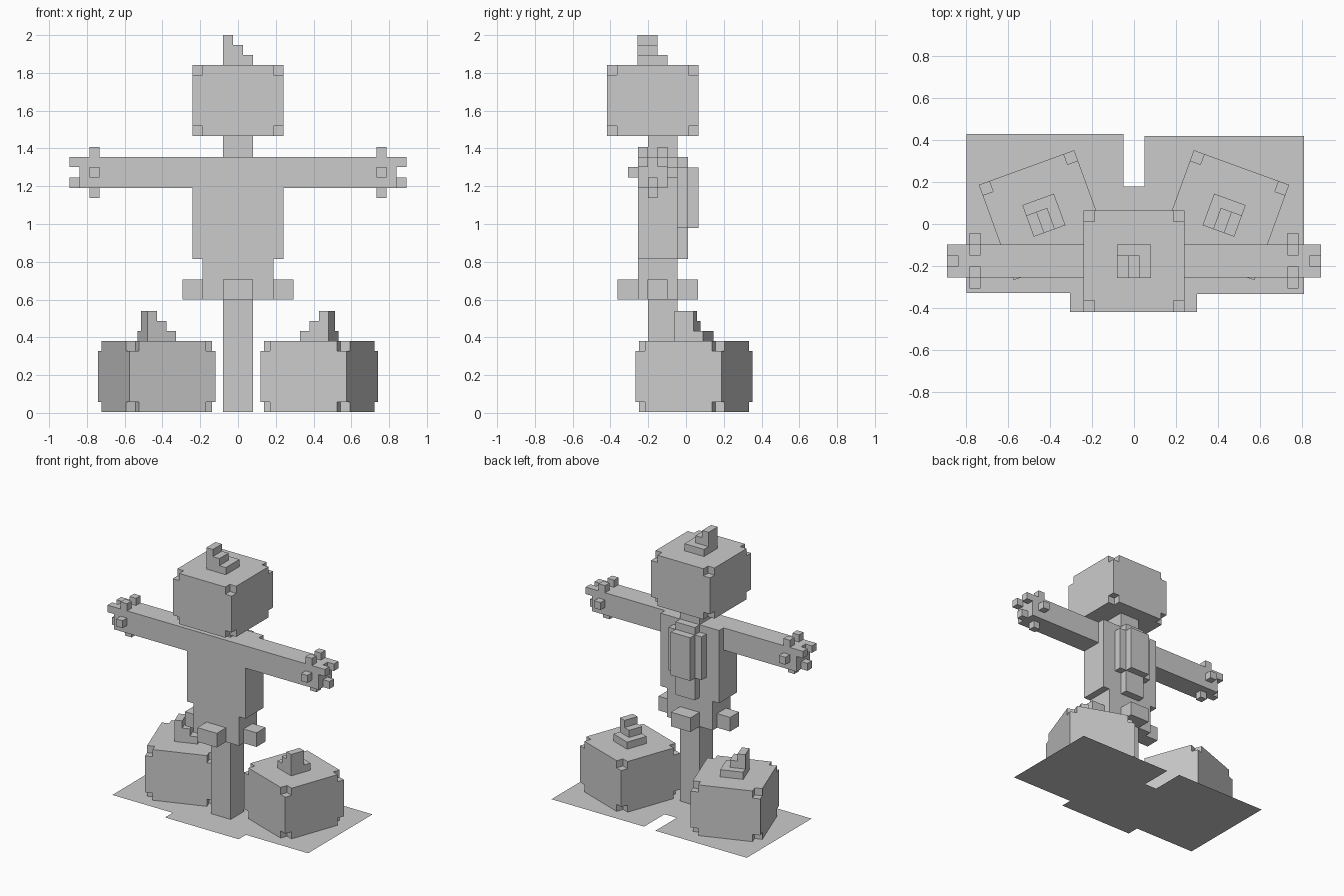
import bpy, bmesh
from math import radians
from itertools import product
from mathutils import Matrix, Vector

cube = bpy.data.objects.get("Cube")
if cube:
    bpy.data.objects.remove(cube, do_unlink=True)

grey = bpy.data.materials.new("plain_grey")
grey.use_nodes = True
COLOUR = (0.6, 0.6, 0.6, 1)
grey.diffuse_color = COLOUR
grey.node_tree.nodes["Principled BSDF"].inputs["Base Color"].default_value = COLOUR


def finish(name, bm, matrix=Matrix()):
    bm.transform(matrix)
    bmesh.ops.recalc_face_normals(bm, faces=bm.faces)
    mesh = bpy.data.meshes.new(name)
    bm.to_mesh(mesh)
    bm.free()
    mesh.materials.append(grey)
    obj = bpy.data.objects.new(name, mesh)
    bpy.context.scene.collection.objects.link(obj)
    return obj


def add_box(bm, x, y, z):
    """Add a box given its (low, high) range on each axis."""
    lo, hi = Vector((x[0], y[0], z[0])), Vector((x[1], y[1], z[1]))
    m = Matrix.Translation((lo + hi) / 2) @ Matrix.Diagonal((*(hi - lo), 1))
    bmesh.ops.create_cube(bm, size=1, matrix=m)


def box(name, x, y, z):
    bm = bmesh.new()
    add_box(bm, x, y, z)
    return finish(name, bm)


def notched_block(name, half, height, notch, matrix):
    """Block with a small cube missing from each of its eight corners."""
    bm = bmesh.new()
    side = (-half, notch - half, half - notch, half)
    cuts = (side, side, (0, notch, height - notch, height))
    for cell in product(range(3), repeat=3):
        if 1 in cell:
            add_box(bm, *[(c[i], c[i + 1]) for c, i in zip(cuts, cell)])
    bmesh.ops.remove_doubles(bm, verts=bm.verts, dist=1e-4)
    # Remove the inner walls shared by two cells
    groups = {}
    for f in bm.faces:
        groups.setdefault(tuple(round(v, 3) + 0.0 for v in f.calc_center_median()), []).append(f)
    inner = [f for g in groups.values() if len(g) > 1 for f in g]
    inner += [f for f in bm.faces if f not in inner and any(len(e.link_faces) == 0 for e in f.edges)]
    bmesh.ops.delete(bm, geom=inner, context='FACES')
    bmesh.ops.dissolve_limit(bm, angle_limit=radians(1), verts=bm.verts, edges=bm.edges)
    return finish(name, bm, matrix)


def pumpkin(name, location, turn=0, flip=1):
    """Notched block with a stepped stem; flip mirrors the stem."""
    place = Matrix.Translation(location) @ Matrix.Rotation(radians(turn), 4, 'Z')
    notched_block(name, 0.242, 0.376, 0.053, place)
    bm = bmesh.new()
    for i, (right, back) in enumerate(((0.08, 0.08), (0.027, 0.027), (-0.027, 0.027))):
        z = 0.376 + i * 0.053
        add_box(bm, (-0.08, right), (-0.08, back), (z, z + 0.053))
    finish(name + "_stem", bm, place @ Matrix.Diagonal((flip, 1, 1, 1)))


# Ground sheet
bm = bmesh.new()
outline = [(-.8, -.33), (-.305, -.33), (-.305, -.42), (.3, -.42), (.3, -.335), (.81, -.335),
           (.81, .42), (.05, .42), (.05, .18), (-.05, .18), (-.05, .43), (-.8, .43)]
bm.faces.new([bm.verts.new((x, y, 0)) for x, y in outline])
finish("ground_sheet", bm)

# Head and the two pumpkins on the ground
pumpkin("head", (0, -0.177, 1.465))
pumpkin("right_pumpkin", (-0.43, 0.042, 0.004), 20)
pumpkin("left_pumpkin", (0.43, 0.042, 0.004), -20, -1)

# Post, neck and body
MID = (-0.08, 0.08)
DEPTH = (-0.255, -0.045)
box("post", MID, (-0.2, -0.045), (0.004, 0.6))
box("neck", MID, (-0.2, -0.045), (1.355, 1.465))
box("torso", (-0.24, 0.24), DEPTH, (0.815, 1.355))
box("hips", (-0.187, 0.187), DEPTH, (0.6, 0.815))

# Patches stacked on the back
box("back_panel", MID, (-0.045, 0.01), (0.815, 1.355))
box("back_panel_wide", (-0.135, 0.135), (-0.045, 0.01), (0.98, 1.3))
box("back_panel_outer", MID, (0.01, 0.065), (0.98, 1.3))

# Straw tufts around the hips
HIP_Z = (0.6, 0.705)
box("front_hip_tuft", MID, (-0.363, -0.255), HIP_Z)
box("back_hip_tuft", MID, (-0.045, 0.063), HIP_Z)

# Arms, hand straws and side hip tufts
ROWS = [(-0.255, -0.202), (-0.202, -0.15), (-0.15, -0.097)]
SHAFT, TIP = (0.732, 0.785), (0.84, 0.892)
UPPER, CENTRE, LOWER = (1.303, 1.355), (1.247, 1.302), (1.19, 1.245)
STRAWS = [(SHAFT, ROWS[0], (1.355, 1.408)), (SHAFT, ROWS[2], (1.355, 1.408)),
          (SHAFT, ROWS[1], (1.138, 1.19)),
          (SHAFT, (-0.308, -0.255), CENTRE), (SHAFT, (-0.097, -0.044), CENTRE),
          (TIP, ROWS[0], UPPER), (TIP, ROWS[2], UPPER), (TIP, ROWS[1], LOWER)]
for side, s in (("left", 1), ("right", -1)):
    def span(r):
        return tuple(sorted(s * v for v in r))
    box(side + "_arm", span((0.24, 0.84)), (-0.255, -0.097), (1.19, 1.355))
    box(side + "_hip_tuft", span((0.187, 0.294)), (-0.203, -0.097), HIP_Z)
    for i, (x, y, z) in enumerate(STRAWS):
        box(f"{side}_hand_straw_{i + 1}", span(x), y, z)
